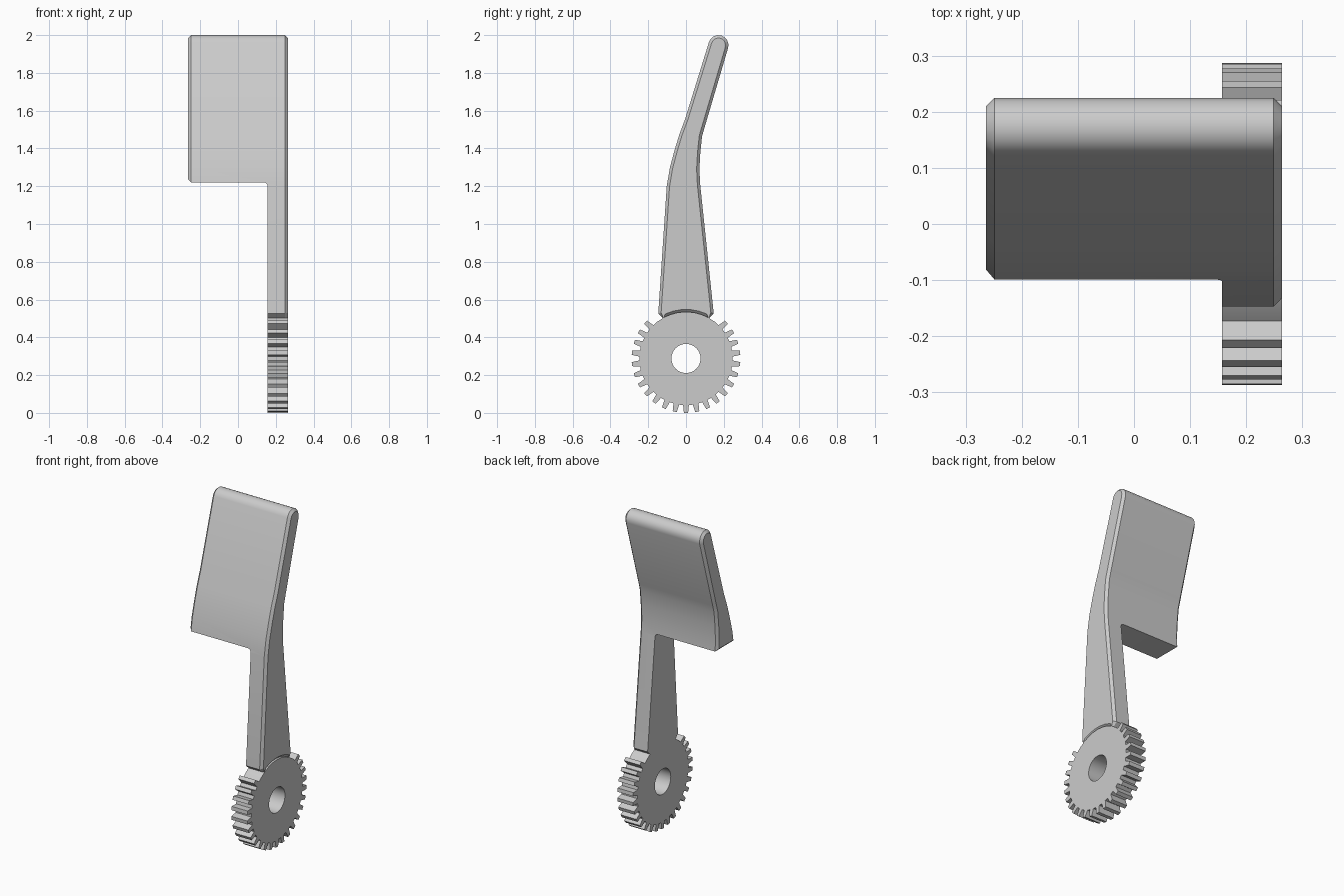
import bpy, bmesh
from math import sin, cos, radians
from mathutils import Vector

if "Cube" in bpy.data.objects:
    bpy.data.objects.remove(bpy.data.objects["Cube"])

GREY = (0.6, 0.6, 0.6, 1)
grey = bpy.data.materials.new("plain grey")
grey.use_nodes = True
grey.diffuse_color = GREY
grey.node_tree.nodes["Principled BSDF"].inputs["Base Color"].default_value = GREY

HALF = 0.264      # half width of the paddle
INNER = 0.157     # inner face of the arm and gear
BEVEL = 0.015
HUB_Z = 0.288
ROOT, TIP, HOLE = 0.247, 0.288, 0.077


def polar(r, deg, cy=0.0, cz=0.0):
    return Vector((cy + r * cos(radians(deg)), cz + r * sin(radians(deg))))


def arc(r, start, end, steps, cy, cz):
    return [polar(r, start + (end - start) * i / steps, cy, cz) for i in range(steps + 1)]


def finish(bm, name):
    bmesh.ops.recalc_face_normals(bm, faces=bm.faces)
    mesh = bpy.data.meshes.new(name)
    bm.to_mesh(mesh)
    bm.free()
    mesh.materials.append(grey)
    obj = bpy.data.objects.new(name, mesh)
    bpy.context.collection.objects.link(obj)
    return obj


def loft(name, rings):
    """Skin matching rings of 3D points and cap both ends."""
    bm = bmesh.new()
    loops = [[bm.verts.new(p) for p in ring] for ring in rings]
    n = len(rings[0])
    for a, b in zip(loops, loops[1:]):
        for i in range(n):
            j = (i + 1) % n
            bm.faces.new((a[i], a[j], b[j], b[i]))
    bm.faces.new(loops[0])
    bm.faces.new(loops[-1])
    return finish(bm, name)


def inset(points, width):
    """Mitred inset of a clockwise outline, leaving the part inside the gear alone."""
    result = []
    for i, p in enumerate(points):
        before = (p - points[i - 1]).normalized()
        after = (points[(i + 1) % len(points)] - p).normalized()
        n1, n2 = Vector((before.y, -before.x)), Vector((after.y, -after.x))
        shift = (n1 + n2) / (1 + n1.dot(n2)) * width
        result.append(p + shift if p.y > 0.51 else p.copy())
    return result


def smooth(obj):
    bpy.ops.object.select_all(action='DESELECT')
    obj.select_set(True)
    bpy.context.view_layer.objects.active = obj
    bpy.ops.object.shade_smooth_by_angle(angle=radians(28))


# Side outline of the bent lever, clockwise in (y, z)
front = [(-0.12, 0.5), (-0.147, 0.525), (-0.102, 1.2), (-0.085, 1.3),
         (-0.058, 1.4), (-0.035, 1.475), (-0.005, 1.555)]
back = [(0.098, 1.51), (0.085, 1.465), (0.076, 1.38), (0.071, 1.29),
        (0.075, 1.21), (0.147, 0.525), (0.12, 0.5)]
outline = [Vector(p) for p in front]
outline += arc(0.053, 162.5, -15.5, 8, 0.172, 1.947)
outline += [Vector(p) for p in back]
outline += arc(ROOT - 0.002, 65, 115, 5, 0, HUB_Z)
small = inset(outline, BEVEL)

# Lever: full-width body with chamfered ends
rings = [[(x, p.x, p.y) for p in shape] for x, shape in
         ((-HALF, small), (BEVEL - HALF, outline), (HALF - BEVEL, outline), (HALF, small))]
lever = loft("paddle_and_arm", rings)

# Cut away the body beside the arm, with a filleted inner corner
cut = [Vector((-0.3, 0.3)), Vector((INNER, 0.3))]
cut += arc(0.02, 0, 90, 6, INNER - 0.02, 1.2)
cut += [Vector((BEVEL - HALF, 1.22)), Vector((-0.3, 1.271))]
cutter = loft("notch_cutter", [[(p.x, y, p.y) for p in cut] for y in (-0.5, 0.5)])
cutter.hide_render = True
notch = lever.modifiers.new("notch", 'BOOLEAN')
notch.operation = 'DIFFERENCE'
notch.solver = 'EXACT'
notch.object = cutter
bpy.context.view_layer.objects.active = lever
bpy.ops.object.modifier_apply(modifier=notch.name)
bpy.data.objects.remove(cutter)
smooth(lever)

# Partial gear: teeth all round except under the arm
rim = []
for k in range(-11, 12):
    a = 12 * k - 90
    for r, offset in ((ROOT, -3.6), (TIP, -2.2), (TIP, 2.2), (ROOT, 3.6)):
        rim.append(polar(r, a + offset, 0, HUB_Z))
rim += arc(ROOT, 52, 128, 8, 0, HUB_Z)
bore = arc(HOLE, 0, 352.5, 47, 0, HUB_Z)

bm = bmesh.new()
edges = []
for shape in (rim, bore):
    verts = [bm.verts.new((INNER, p.x, p.y)) for p in shape]
    edges += [bm.edges.new((v, verts[i - 1])) for i, v in enumerate(verts)]
bmesh.ops.triangle_fill(bm, edges=edges, use_beauty=True)
extruded = bmesh.ops.extrude_face_region(bm, geom=bm.faces[:], use_keep_orig=True)
moved = [g for g in extruded["geom"] if isinstance(g, bmesh.types.BMVert)]
bmesh.ops.translate(bm, verts=moved, vec=(HALF - INNER, 0, 0))
smooth(finish(bm, "partial_gear"))
